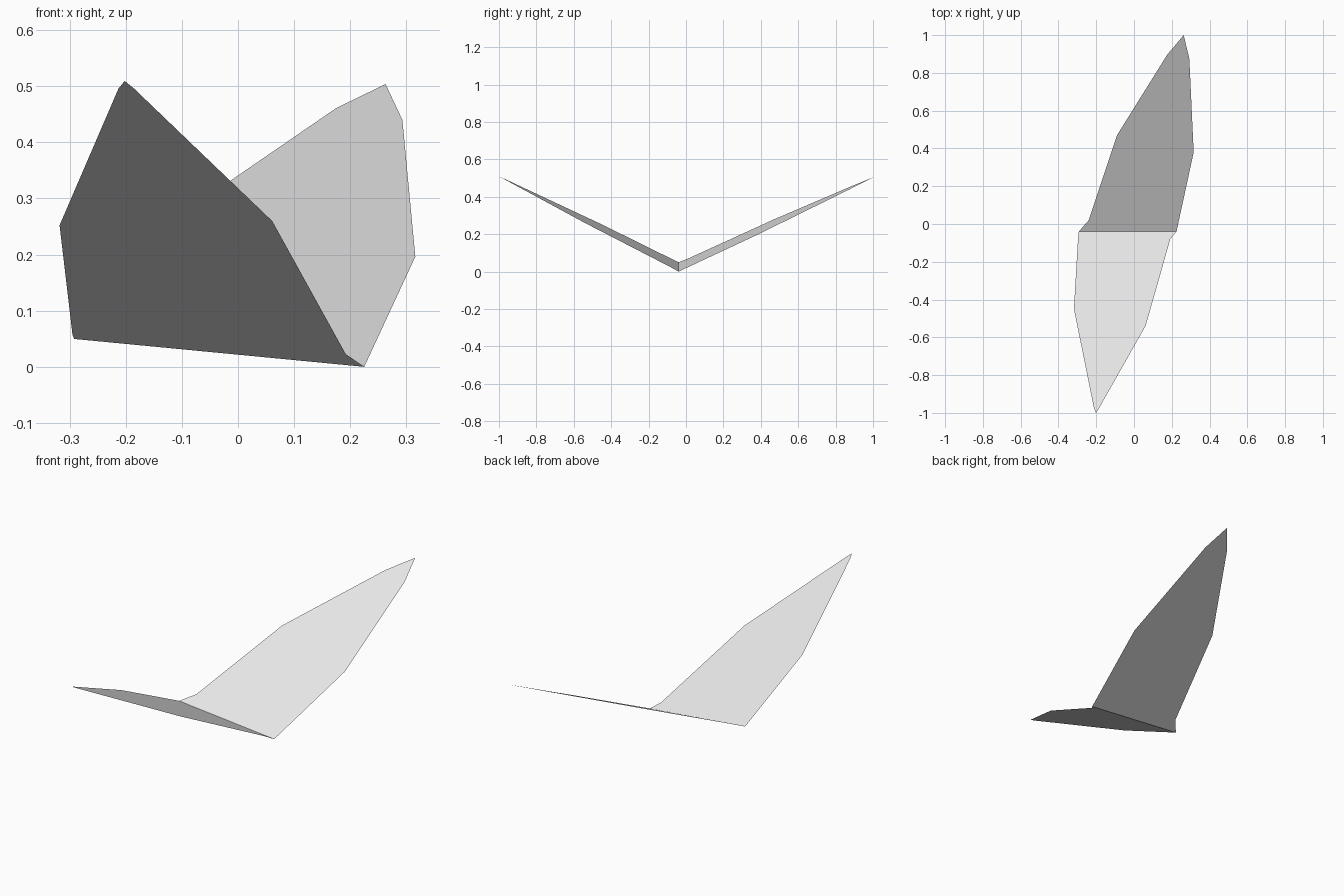
import bpy
import bmesh

cube = bpy.data.objects.get("Cube")
if cube:
    bpy.data.objects.remove(cube, do_unlink=True)

# One plain grey for both panels
GREY = (0.8, 0.8, 0.8, 1.0)
grey = bpy.data.materials.new("plain grey")
grey.use_nodes = True
grey.diffuse_color = GREY
grey.node_tree.nodes["Principled BSDF"].inputs["Base Color"].default_value = GREY

# The panels share a tilted crease and rise away from it on both sides
CREASE_Y = -0.04
CREASE_ENDS = [(0.225, CREASE_Y), (-0.292, CREASE_Y)]
RISE = 0.488


def height(x, y):
    return 0.0216 - 0.096 * x + RISE * abs(y - CREASE_Y)


def panel(name, outline):
    """Flat sheet from a plan outline, lifted onto its sloping plane."""
    bm = bmesh.new()
    face = bm.faces.new([bm.verts.new((x, y, height(x, y)))
                         for x, y in CREASE_ENDS + outline])
    face.normal_update()
    if face.normal.z < 0:
        face.normal_flip()
    mesh = bpy.data.meshes.new(name)
    bm.to_mesh(mesh)
    bm.free()
    mesh.materials.append(grey)
    obj = bpy.data.objects.new(name, mesh)
    bpy.context.collection.objects.link(obj)
    return obj


# Back wing, from the right end of the crease round the tip
panel("back_wing", [(-0.24, 0.02), (-0.09, 0.47), (0.175, 0.895),
                    (0.263, 1.0), (0.293, 0.875), (0.316, 0.38)])

# Front wing, from the right end of the crease round the tip
panel("front_wing", [(-0.295, -0.055), (-0.318, -0.45), (-0.213, -0.97),
                     (-0.202, -1.0), (-0.185, -0.975), (0.061, -0.54),
                     (0.192, -0.08)])
